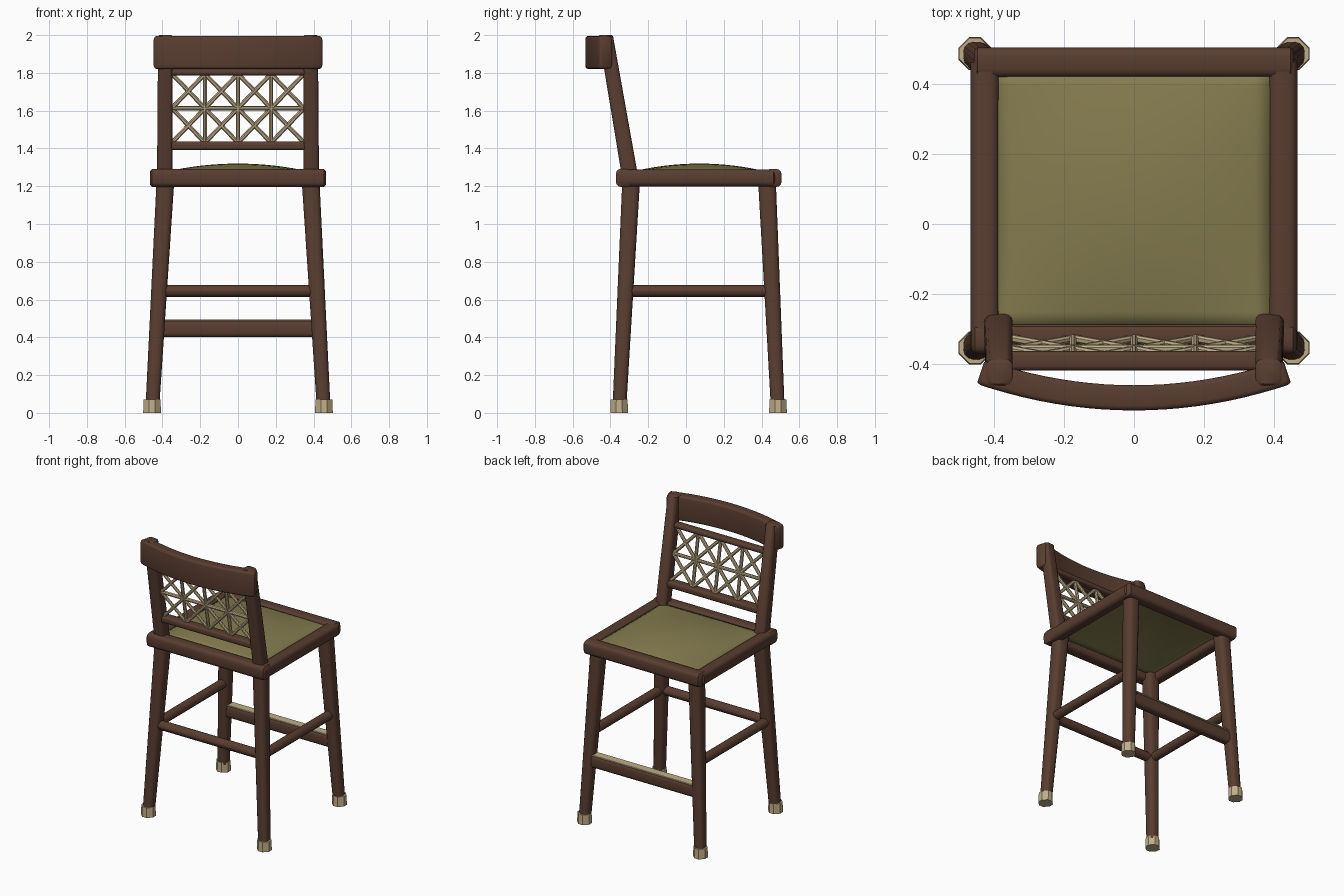
import bpy, bmesh, math
from mathutils import Vector

cube = bpy.data.objects.get("Cube")
if cube:
    bpy.data.objects.remove(cube)


def material(name, rgb):
    m = bpy.data.materials.new(name)
    m.use_nodes = True
    m.diffuse_color = (*rgb, 1)
    bsdf = m.node_tree.nodes["Principled BSDF"]
    bsdf.inputs["Base Color"].default_value = (*rgb, 1)
    bsdf.inputs["Roughness"].default_value = 0.7
    return m


WOOD = material("dark brown wood", (0.10, 0.047, 0.030))
TAN = material("pale tan", (0.53, 0.42, 0.25))
FABRIC = material("olive fabric", (0.235, 0.20, 0.078))

X, Y, Z = Vector((1, 0, 0)), Vector((0, 1, 0)), Vector((0, 0, 1))


def finish(name, bm, mat, angle=40):
    bmesh.ops.recalc_face_normals(bm, faces=bm.faces)
    mesh = bpy.data.meshes.new(name)
    bm.to_mesh(mesh)
    bm.free()
    mesh.materials.append(mat)
    ob = bpy.data.objects.new(name, mesh)
    bpy.context.collection.objects.link(ob)
    if angle:
        bpy.ops.object.select_all(action="DESELECT")
        ob.select_set(True)
        bpy.context.view_layer.objects.active = ob
        bpy.ops.object.shade_smooth_by_angle(angle=math.radians(angle))
    return ob


def section(a, b, r, steps):
    """Rounded rectangle of half sizes a and b with corner radius r."""
    r = min(r, a, b)
    pts = []
    for q, (sx, sy) in enumerate(((1, 1), (-1, 1), (-1, -1), (1, -1))):
        for i in range(steps + 1):
            t = (q + i / steps) * math.pi / 2
            pts.append((sx * (a - r) + r * math.cos(t), sy * (b - r) + r * math.sin(t)))
    return pts


def add_loft(bm, stations, u, v, r, steps=3):
    """Skin rounded sections; each station is (centre, half u, half v)."""
    rings = []
    for c, a, b in stations:
        c = Vector(c)
        rings.append([bm.verts.new(c + u * p + v * q) for p, q in section(a, b, r, steps)])
    n = len(rings[0])
    for lo, hi in zip(rings, rings[1:]):
        for i in range(n):
            j = (i + 1) % n
            bm.faces.new((lo[i], lo[j], hi[j], hi[i]))
    bm.faces.new(rings[0])
    bm.faces.new(rings[-1])


def bar(name, p0, p1, s0, s1, u, v, r, mat=WOOD, steps=3, ease=0.0, angle=40):
    """Straight bar with full section sizes s0 and s1, optionally with eased ends."""
    p0, p1 = Vector(p0), Vector(p1)
    a, b = (s0[0] / 2, s0[1] / 2), (s1[0] / 2, s1[1] / 2)
    st = [(p0, *a), (p1, *b)]
    if ease:
        d = (p1 - p0).normalized() * ease
        st = [(p0, a[0] - ease, a[1] - ease), (p0 + d, *a),
              (p1 - d, *b), (p1, b[0] - ease, b[1] - ease)]
    bm = bmesh.new()
    add_loft(bm, st, u, v, r, steps)
    return finish(name, bm, mat, angle)


def leg_at(sx, back, z):
    """Centre of a splayed leg at height z."""
    t = z / 1.2
    y0, y1 = (0.487, 0.43) if back else (-0.354, -0.292)
    return Vector((sx * (0.455 - 0.069 * t), y0 + (y1 - y0) * t, z))


def post_y(z):
    return -0.303 - 0.172 * (z - 1.29)


# Legs, foot caps and backrest posts
for sx, side in ((1, "left"), (-1, "right")):
    for back, end in ((False, "front"), (True, "rear")):
        bar(f"{end}_{side}_leg", leg_at(sx, back, 0.05), leg_at(sx, back, 1.24),
            (0.073, 0.073), (0.094, 0.094), X, Y, 0.028)
        foot = leg_at(sx, back, 0)
        bar(f"{end}_{side}_foot_cap", foot, foot + Z * 0.07,
            (0.094, 0.094), (0.09, 0.09), X, Y, 0.03, TAN, 1, angle=0)
    bar(f"{side}_back_post", (sx * 0.388, post_y(1.22), 1.22), (sx * 0.385, post_y(2.0), 2.0),
        (0.082, 0.086), (0.076, 0.076), X, Y, 0.02, ease=0.006)

    # Side seat rail and side stretcher
    bar(f"{side}_seat_rail", (sx * 0.426, -0.362, 1.244), (sx * 0.426, 0.47, 1.244),
        (0.082, 0.09), (0.082, 0.09), X, Z, 0.026, ease=0.008)
    bar(f"{side}_stretcher", leg_at(sx, False, 0.645), leg_at(sx, True, 0.645),
        (0.063, 0.063), (0.063, 0.063), X, Z, 0.031)

# Front and rear seat rails
for name, y, half in (("front_seat_rail", -0.328, 0.465), ("rear_seat_rail", 0.462, 0.458)):
    bar(name, (-half, y, 1.244), (half, y, 1.244), (0.086, 0.094), (0.086, 0.094),
        Y, Z, 0.024, ease=0.01)

# Front stretcher and rear footrest with its tread plate
bar("front_stretcher", leg_at(-1, False, 0.645), leg_at(1, False, 0.645),
    (0.063, 0.063), (0.063, 0.063), Y, Z, 0.031)
f0, f1 = leg_at(-1, True, 0.446), leg_at(1, True, 0.446)
bar("footrest", f0, f1, (0.062, 0.09), (0.062, 0.09), Y, Z, 0.022)
inset = X * 0.03 + Z * 0.0445
bar("footrest_plate", f0 + inset, f1 + Z * 0.0445 - X * 0.03,
    (0.06, 0.009), (0.06, 0.009), Y, Z, 0.002, TAN, 1, angle=0)

# Domed seat pad
bm = bmesh.new()
bmesh.ops.create_grid(bm, x_segments=16, y_segments=16, size=1)
for vert in bm.verts:
    px, py = vert.co.x, vert.co.y
    vert.co = (px * 0.395, 0.072 + py * 0.37, 1.274 + 0.046 * (1 - px * px) * (1 - py * py))
pad = finish("seat_pad", bm, FABRIC)
thick = pad.modifiers.new("Thickness", "SOLIDIFY")
thick.thickness = 0.03
thick.offset = -1

# Bowed top rail of the backrest
HALF = 0.438
stations = []
N = 20
for i in range(N + 1):
    x = HALF * (2 * i / N - 1)
    stations.append((x, -0.497 + 0.074 * (x / HALF) ** 2))
bm = bmesh.new()
rings = []
for i, (x, y) in enumerate(stations):
    slope = 2 * 0.074 * x / HALF ** 2
    normal = Vector((-slope, 1, 0)).normalized()
    tangent = Vector((1, slope, 0)).normalized()
    ends = [(0, 0.036, 0.087)]
    if i == 0:
        ends = [(0, 0.030, 0.073), (0.005, 0.034, 0.083), (0.014, 0.036, 0.087)]
    elif i == N:
        ends = [(-0.014, 0.036, 0.087), (-0.005, 0.034, 0.083), (0, 0.030, 0.073)]
    for shift, a, b in ends:
        c = Vector((x, y, 1.908)) + tangent * shift
        rings.append([bm.verts.new(c + normal * p + Z * q) for p, q in section(a, b, 0.014, 3)])
for lo, hi in zip(rings, rings[1:]):
    for k in range(len(lo)):
        m = (k + 1) % len(lo)
        bm.faces.new((lo[k], lo[m], hi[m], hi[k]))
bm.faces.new(rings[0])
bm.faces.new(rings[-1])
finish("top_rail", bm, WOOD)

# Backrest cross bars
for name, z, depth, height in (("upper_cross_bar", 1.803, 0.055, 0.034),
                               ("lower_cross_bar", 1.414, 0.066, 0.046)):
    bar(name, (-0.37, post_y(z), z), (0.37, post_y(z), z),
        (depth, height), (depth, height), Y, Z, 0.014)

# Woven lattice: a star pattern of crossed strips in the tilted back plane
COLS, ROWS, W, Z0, Z1 = 4, 2, 0.70, 1.43, 1.795
facing = Vector((0, 1, 0.172)).normalized()


def node(c, r):
    z = Z0 + (Z1 - Z0) * r / ROWS
    return Vector((W * (c / COLS - 0.5), post_y(z), z))


bm = bmesh.new()


def strip(p, q, width, depth):
    across = (q - p).normalized().cross(facing)
    add_loft(bm, [(p, width / 2, depth / 2), (q, width / 2, depth / 2)],
             across, facing, 0.006, 1)


for c in range(COLS):
    for r in range(ROWS):
        strip(node(c, r), node(c + 1, r + 1), 0.022, 0.022)
        strip(node(c + 1, r), node(c, r + 1), 0.022, 0.020)
for c in range(1, COLS):
    strip(node(c, 0), node(c, ROWS), 0.020, 0.024)
for r in range(1, ROWS):
    strip(node(0, r), node(COLS, r), 0.020, 0.026)
finish("back_lattice", bm, TAN, 0)
